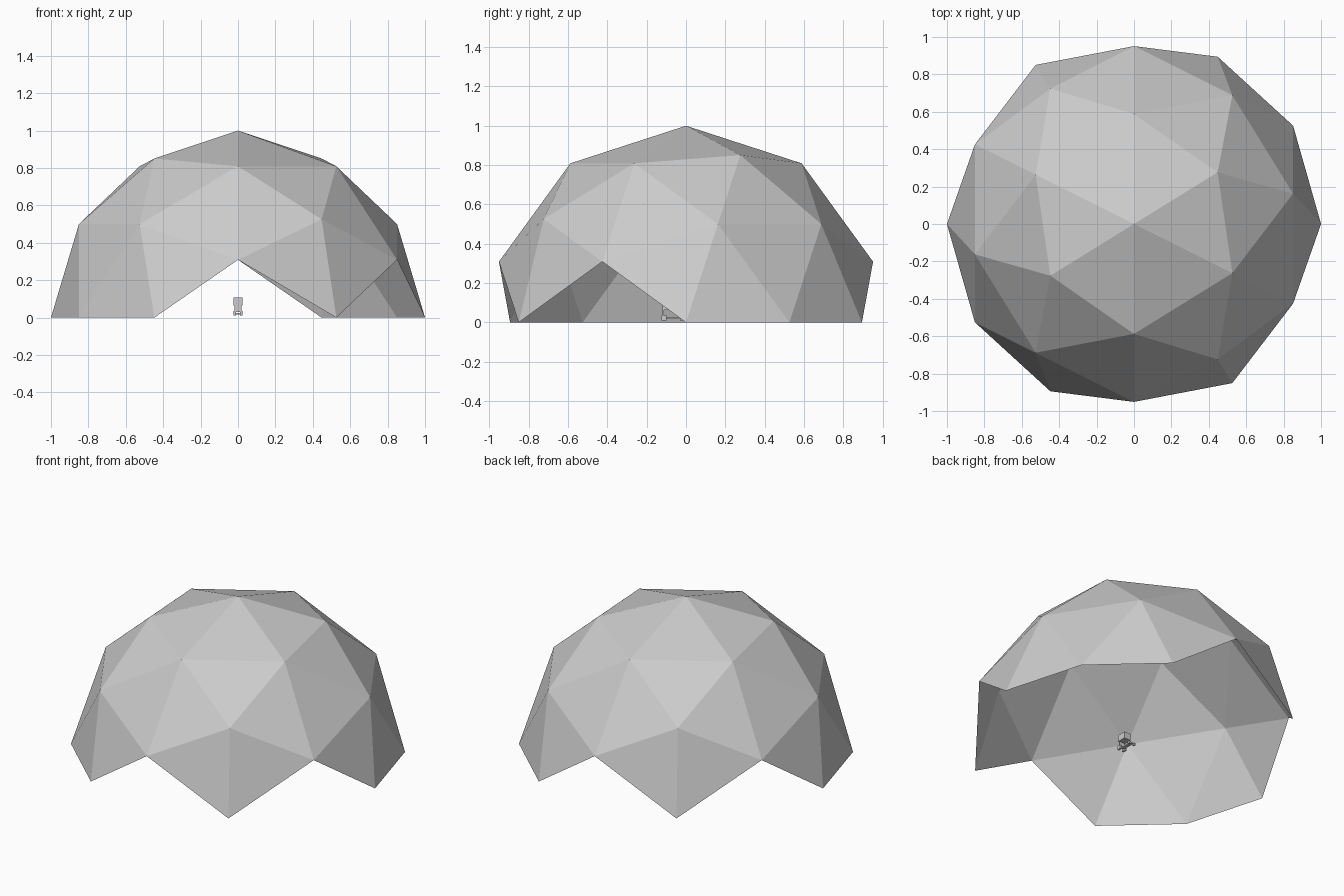
import bpy
import bmesh
import math
from itertools import product, combinations
from mathutils import Vector, Matrix

cube = bpy.data.objects.get("Cube")
if cube:
    bpy.data.objects.remove(cube, do_unlink=True)

# One plain grey for everything
grey = bpy.data.materials.new("light_grey")
grey.use_nodes = True
grey.diffuse_color = (0.6, 0.6, 0.6, 1)
grey.node_tree.nodes["Principled BSDF"].inputs["Base Color"].default_value = (0.6, 0.6, 0.6, 1)


def add_object(name, bm):
    mesh = bpy.data.meshes.new(name)
    bm.to_mesh(mesh)
    bm.free()
    mesh.materials.append(grey)
    obj = bpy.data.objects.new(name, mesh)
    bpy.context.collection.objects.link(obj)
    return obj


def box(name, low, high):
    low, high = Vector(low), Vector(high)
    bm = bmesh.new()
    bmesh.ops.create_cube(bm, size=1)
    bmesh.ops.scale(bm, vec=high - low, verts=bm.verts)
    bmesh.ops.translate(bm, vec=(low + high) / 2, verts=bm.verts)
    return add_object(name, bm)


# Geodesic dome: icosahedron corners plus edge midpoints pushed to the sphere
phi = (1 + math.sqrt(5)) / 2
corners = []
for a, b in product((-1, 1), repeat=2):
    corners += [Vector((0, a, b * phi)).normalized(),
                Vector((a, b * phi, 0)).normalized(),
                Vector((a * phi, 0, b)).normalized()]
middles = [(p + q).normalized() for p, q in combinations(corners, 2)
           if (p - q).length < 1.1]

bm = bmesh.new()
for point in corners + middles:
    bm.verts.new(point)
bmesh.ops.convex_hull(bm, input=bm.verts)
bmesh.ops.recalc_face_normals(bm, faces=bm.faces)
turn = math.atan(1 / phi) - math.pi / 2
bmesh.ops.rotate(bm, cent=(0, 0, 0), matrix=Matrix.Rotation(turn, 3, 'Z'), verts=bm.verts)

# Drop every panel that reaches below the floor, leaving four openings
below = [f for f in bm.faces if min(v.co.z for v in f.verts) < -0.01]
bmesh.ops.delete(bm, geom=below, context='FACES')
add_object("dome_shell", bm)

# Small seat-like stand inside the dome
box("stand_cabinet", (-0.024, -0.12, 0.064), (0.024, -0.06, 0.107))
box("stand_post", (-0.018, -0.12, 0.03), (0.018, -0.112, 0.064))
box("stand_base", (-0.01, -0.105, 0.017), (0.01, -0.02, 0.024))
for side, x in (("left", 0.018), ("right", -0.018)):
    box(side + "_front_foot", (x - 0.006, -0.125, 0.01), (x + 0.006, -0.1, 0.035))
    box(side + "_back_foot", (x - 0.006, -0.03, 0.01), (x + 0.006, -0.015, 0.025))
